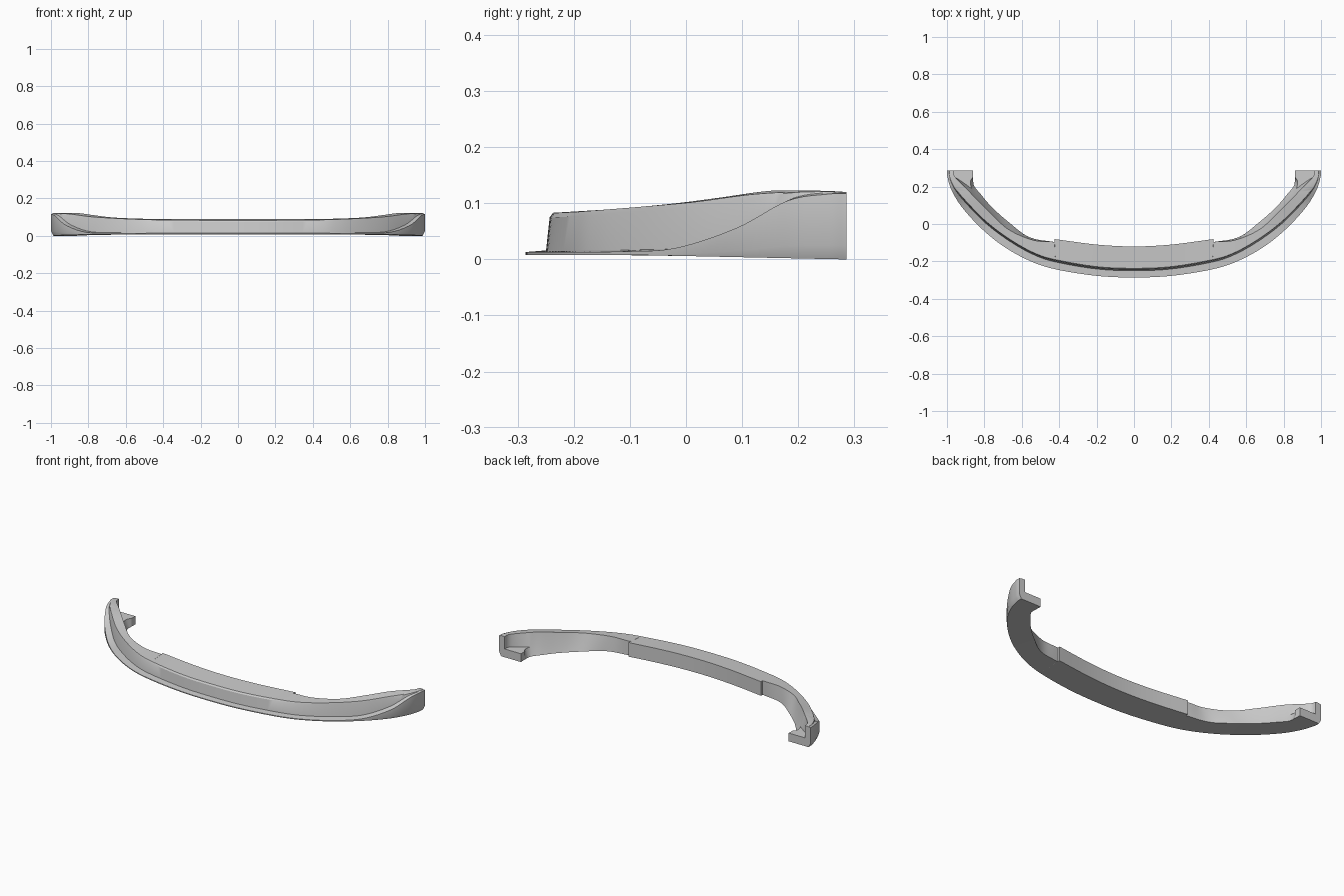
import bpy, bmesh
from mathutils import Vector

if "Cube" in bpy.data.objects:
    bpy.data.objects.remove(bpy.data.objects["Cube"])

# Stations along one half: outer xy, face xy, inner top xy, inner bottom xy, lip z, face top z, inner top z
ST = [
    (0.00, -.286, 0.00, -.243, 0.00, -.135, 0.00, -.135, .015, .085, .092),
    (0.20, -.277, 0.20, -.234, 0.20, -.125, 0.20, -.125, .015, .085, .092),
    (0.42, -.242, 0.42, -.196, 0.425, -.096, 0.425, -.096, .015, .087, .092),
    (0.56, -.196, 0.54, -.155, 0.54, -.086, 0.56, -.070, .015, .090, .094),
    (0.70, -.118, 0.67, -.080, 0.67, -.030, 0.67, .010, .016, .096, .100),
    (0.82, -.020, 0.79, .010, 0.77, .060, 0.76, .090, .022, .104, .112),
    (0.92, .090, 0.89, .110, 0.84, .130, 0.82, .160, .058, .117, .122),
    (0.975, .180, .955, .187, 0.88, .172, 0.855, .205, .106, .122, .125),
    (0.997, .250, .985, .250, 0.955, .250, 0.860, .250, .118, .123, .124),
    (1.00, .286, .987, .286, 0.965, .286, 0.860, .286, .119, .122, .122),
]
SUB = 8
SHELF = 0.05


def station(t):
    """Catmull-Rom interpolation of the station table."""
    i = min(int(t), len(ST) - 2)
    f = t - i
    b, c = ST[i], ST[i + 1]
    if i == 0:      # mirrored neighbour keeps the centre smooth
        a = tuple(-v if k in (0, 2, 4, 6) else v for k, v in enumerate(ST[1]))
    else:
        a = ST[i - 1]
    d = ST[i + 2] if i + 2 < len(ST) else tuple(2 * q - p for p, q in zip(b, c))
    return [.5 * (2*q + (r - p)*f + (2*p - 5*q + 4*r - s)*f*f + (3*q - p - 3*r + s)*f**3)
            for p, q, r, s in zip(a, b, c, d)]


def section(t, raised):
    ox, oy, fx, fy, tx, ty, bx, by, lip, ftop, itop = station(t)
    out, face, top, bot = Vector((ox, oy)), Vector((fx, fy)), Vector((tx, ty)), Vector((bx, by))
    if raised:      # wider middle part of the back edge
        top.y += .015
        bot.y += .015
    zb = lambda p: .010 - .008 * max(0, min(1, (p.y + .1) / .38))
    s = max(0, min(1, t - 7))
    mid = top.lerp(bot, .5)
    tuck = max(0, lip - .016)
    under = out + Vector((-.12 * tuck, .0))
    fbot = min(lip + .003, ftop - .002)
    pts = [
        (under, zb(out)),
        (out, zb(out) + .002 + .22 * tuck),
        (out, lip),
        (face.lerp(out, .15), fbot),
        (face, ftop - .12 * (ftop - fbot)),
        (face.lerp(top, .05), ftop),
        (top, itop),
        (mid.lerp(top, s), SHELF),
        (mid.lerp(bot, s), SHELF),
        (bot, zb(bot)),
    ]
    return [(p.x, p.y, z) for p, z in pts]


# Sections, doubled at the back-edge step
params = []
for k in range((len(ST) - 1) * SUB + 1):
    t = k / SUB
    if t <= 2:
        params.append((t, True))
    if t >= 2:
        params.append((t, False))

# Skin the sections into one half of the lip
bm = bmesh.new()
rings = [[bm.verts.new(p) for p in section(*q)] for q in params]
n = len(rings[0])
for r0, r1 in zip(rings, rings[1:]):
    for j in range(n):
        bm.faces.new((r0[j], r1[j], r1[(j + 1) % n], r0[(j + 1) % n]))
bm.faces.new(rings[-1])     # end cap

# Mirror to the other side
bmesh.ops.remove_doubles(bm, verts=bm.verts, dist=1e-5)
bmesh.ops.mirror(bm, geom=bm.verts[:] + bm.edges[:] + bm.faces[:], axis='X', merge_dist=1e-4)
bmesh.ops.remove_doubles(bm, verts=bm.verts, dist=1e-5)
bmesh.ops.dissolve_degenerate(bm, edges=bm.edges, dist=1e-6)
bmesh.ops.recalc_face_normals(bm, faces=bm.faces)
low = min(v.co.z for v in bm.verts)
for v in bm.verts:
    v.co.z -= low

mesh = bpy.data.meshes.new("bumper_lip")
bm.to_mesh(mesh)
bm.free()
lip = bpy.data.objects.new("bumper_lip", mesh)
bpy.context.collection.objects.link(lip)
bpy.context.view_layer.objects.active = lip
lip.select_set(True)
bpy.ops.object.shade_smooth_by_angle(angle=0.5)
